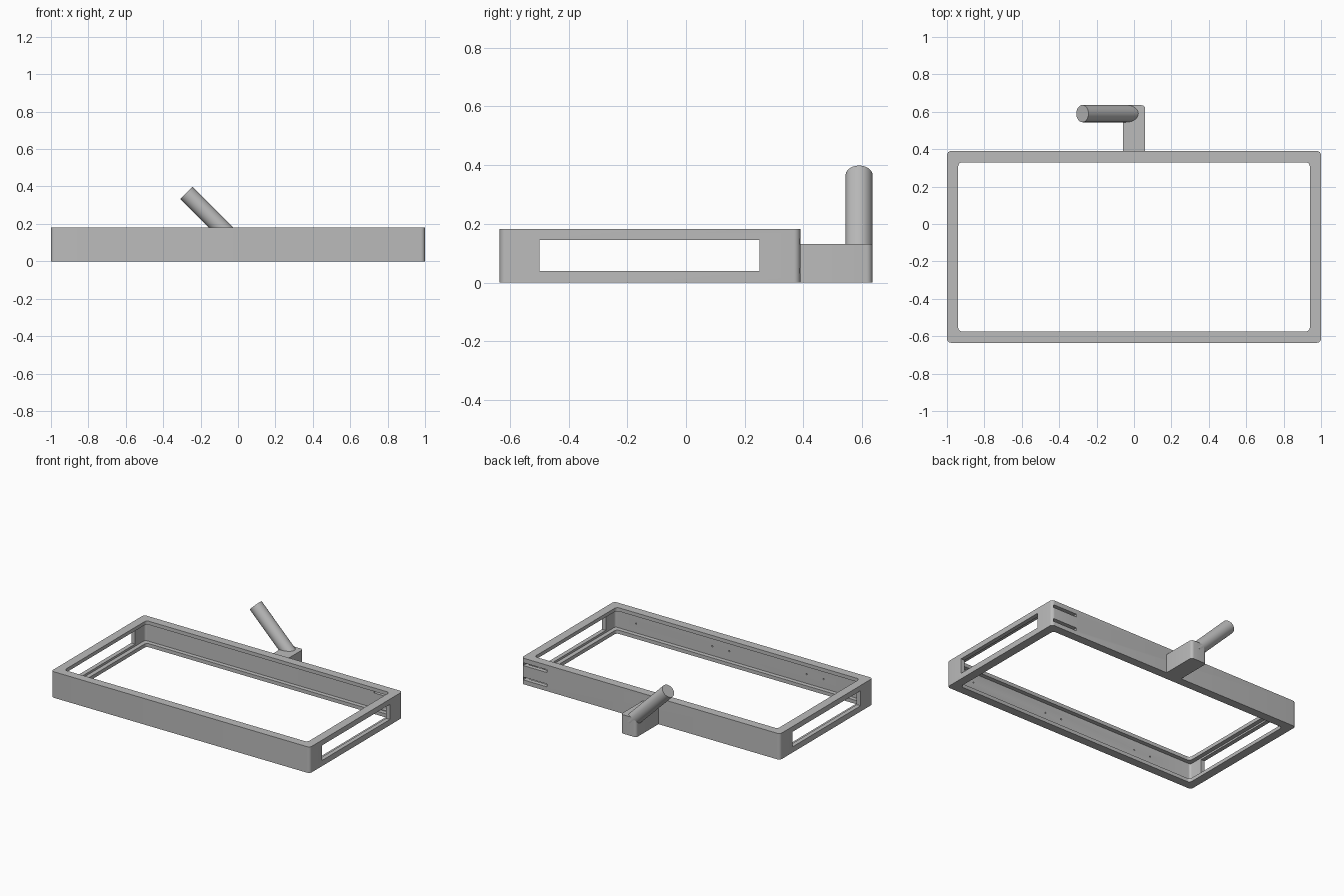
import bpy
import bmesh
import math
from mathutils import Vector

cube = bpy.data.objects.get("Cube")
if cube:
    bpy.data.objects.remove(cube, do_unlink=True)

grey = bpy.data.materials.new("grey_plastic")
grey.use_nodes = True
colour = (0.5, 0.5, 0.5, 1)
grey.diffuse_color = colour
grey.node_tree.nodes["Principled BSDF"].inputs["Base Color"].default_value = colour


def finish(name, bm):
    """Turn a bmesh into a grey object."""
    bmesh.ops.recalc_face_normals(bm, faces=bm.faces)
    mesh = bpy.data.meshes.new(name)
    bm.to_mesh(mesh)
    bm.free()
    mesh.materials.append(grey)
    obj = bpy.data.objects.new(name, mesh)
    bpy.context.collection.objects.link(obj)
    return obj


def block(name, x, y, z, radius=0):
    """Box between (min, max) ranges, with rounded upright corners."""
    bm = bmesh.new()
    corners = [(x[1], y[1], -1, -1), (x[0], y[1], 1, -1),
               (x[0], y[0], 1, 1), (x[1], y[0], -1, 1)]
    steps = 6 if radius else 0
    ring = []
    for i, (cx, cy, sx, sy) in enumerate(corners):
        for k in range(steps + 1):
            a = math.pi / 2 * (i + k / max(steps, 1))
            ring.append(bm.verts.new((cx + radius * (sx + math.cos(a)),
                                      cy + radius * (sy + math.sin(a)), z[0])))
    face = bm.faces.new(ring)
    out = bmesh.ops.extrude_face_region(bm, geom=[face])
    top = [v for v in out["geom"] if isinstance(v, bmesh.types.BMVert)]
    bmesh.ops.translate(bm, verts=top, vec=(0, 0, z[1] - z[0]))
    return finish(name, bm)


def rod(name, start, end, radius, sides):
    """Cylinder between two points."""
    start, end = Vector(start), Vector(end)
    axis = end - start
    bm = bmesh.new()
    bmesh.ops.create_cone(bm, cap_ends=True, segments=sides, radius1=radius,
                          radius2=radius, depth=axis.length)
    turn = axis.to_track_quat('Z', 'Y').to_matrix()
    bmesh.ops.rotate(bm, verts=bm.verts, matrix=turn)
    bmesh.ops.translate(bm, verts=bm.verts, vec=(start + end) / 2)
    return finish(name, bm)


def cut(target, cutter):
    """Subtract the cutter from the target and discard it."""
    cutter.hide_render = True
    mod = target.modifiers.new("cut", 'BOOLEAN')
    mod.operation = 'DIFFERENCE'
    mod.solver = 'EXACT'
    mod.object = cutter
    bpy.context.view_layer.objects.active = target
    bpy.ops.object.modifier_apply(modifier=mod.name)
    bpy.data.objects.remove(cutter, do_unlink=True)


# Frame with a hollow channel between its upper and lower lips
height, lip, wall = 0.182, 0.025, 0.03
front, back = -0.635, 0.39
frame = block("frame", (-1, 1), (front, back), (0, height), 0.022)
cut(frame, block("channel", (-1 + wall, 1 - wall), (front + wall, back - wall),
                 (lip, height - lip), 0.015))
cut(frame, block("opening", (-0.94, 0.94), (front + 0.06, back - 0.06),
                 (-0.1, 0.3), 0.022))

# Long windows through both ends
cut(frame, block("end_windows", (-1.1, 1.1), (-0.5, 0.25), (0.04, 0.145)))

# Two narrow slots in the back wall
for z in (0.03, 0.13):
    cut(frame, block("slot", (0.8, 0.985), (0.34, 0.42), (z, z + 0.02)))

# Small blind holes inside the front wall
for x in (0.81, 0.22, 0.09, -0.51, -0.64):
    y = front + wall
    cut(frame, rod("hole", (x, y - 0.015, 0.09), (x, y + 0.02, 0.09), 0.005, 10))

# Bracket on the back wall and its slanted handle
bracket = block("bracket", (-0.06, 0.06), (0.365, 0.635), (0, 0.132), 0.02)
handle = rod("handle", (0, 0.59, 0.09), (-0.276, 0.59, 0.366), 0.046, 40)

# Smooth the rounded parts and keep edges sharp
bpy.ops.object.select_all(action='DESELECT')
for obj in (frame, bracket, handle):
    obj.select_set(True)
bpy.context.view_layer.objects.active = frame
bpy.ops.object.shade_smooth_by_angle(angle=math.radians(30))
